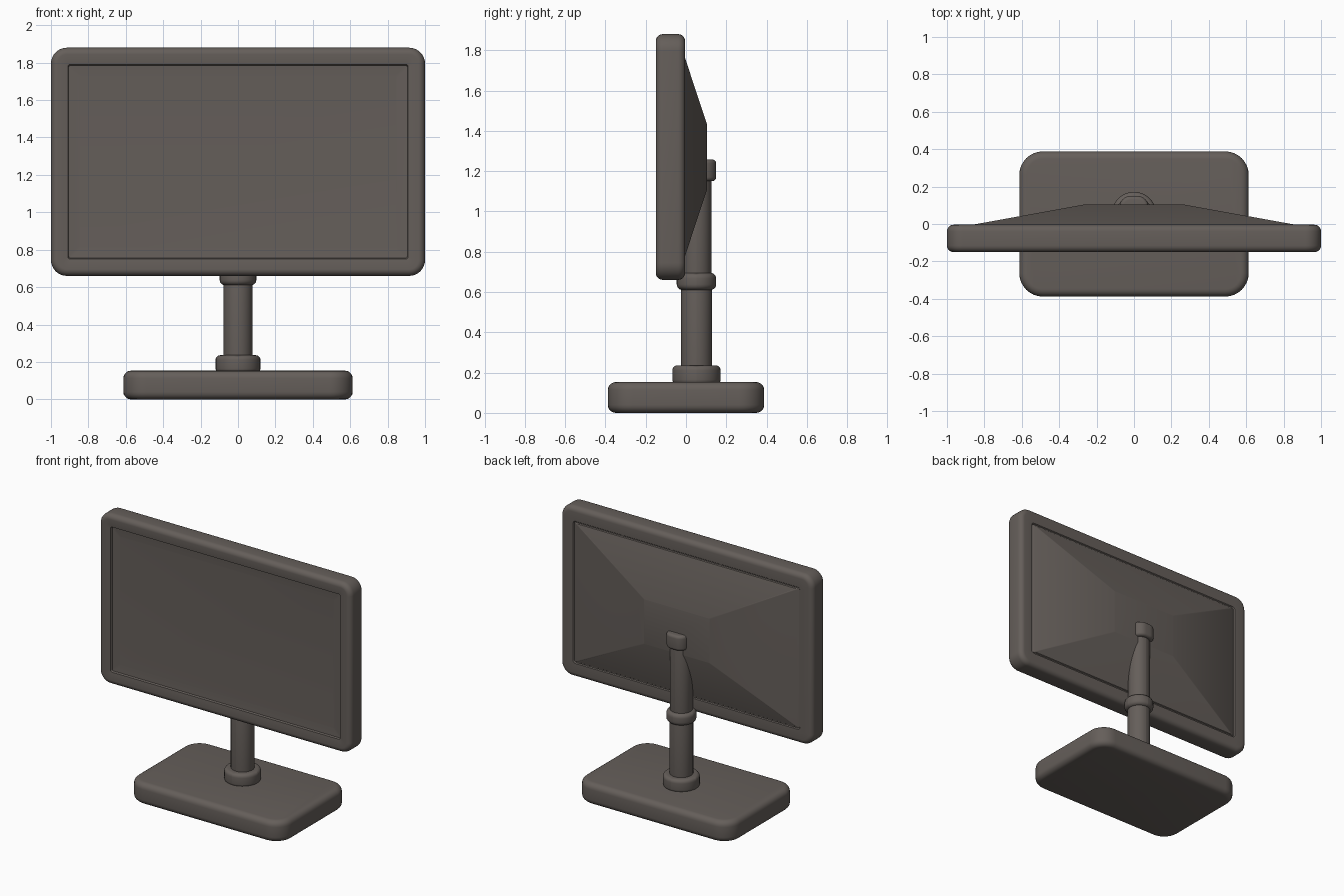
import bpy, bmesh, math
from mathutils import Vector

cube = bpy.data.objects.get("Cube")
if cube:
    bpy.data.objects.remove(cube)

mat = bpy.data.materials.new("warm_grey_plastic")
colour = (0.13, 0.113, 0.102, 1)
mat.use_nodes = True
mat.diffuse_color = colour
bsdf = mat.node_tree.nodes["Principled BSDF"]
bsdf.inputs["Base Color"].default_value = colour
bsdf.inputs["Roughness"].default_value = 0.6


def rounded_rect(hw, hh, r, steps=8):
    """Counter-clockwise outline of a rectangle with round corners."""
    pts = []
    for k, (sx, sy) in enumerate(((1, 1), (-1, 1), (-1, -1), (1, -1))):
        for i in range(steps + 1):
            a = math.pi / 2 * (k + i / steps)
            pts.append((sx * (hw - r) + r * math.cos(a),
                        sy * (hh - r) + r * math.sin(a)))
    return pts


def loft(name, rings, place):
    """Skin a stack of rounded rectangles (half width, half height, radius, depth)."""
    bm = bmesh.new()
    loops = [[bm.verts.new(place(u, v, d)) for u, v in rounded_rect(hw, hh, r)]
             for hw, hh, r, d in rings]
    n = len(loops[0])
    for a, b in zip(loops, loops[1:]):
        for i in range(n):
            j = (i + 1) % n
            bm.faces.new((a[i], a[j], b[j], b[i]))
    bm.faces.new(loops[0][::-1])
    bm.faces.new(loops[-1])
    bmesh.ops.recalc_face_normals(bm, faces=bm.faces)
    mesh = bpy.data.meshes.new(name)
    bm.to_mesh(mesh)
    bm.free()
    obj = bpy.data.objects.new(name, mesh)
    bpy.context.collection.objects.link(obj)
    mesh.materials.append(mat)
    bpy.ops.object.select_all(action='DESELECT')
    obj.select_set(True)
    bpy.context.view_layer.objects.active = obj
    bpy.ops.object.shade_smooth_by_angle(angle=math.radians(32))
    return obj


def soft_edge(hw, hh, r, depth, bevel, direction, steps=5):
    """Rings rounding an edge; direction 1 grows outward, -1 closes inward."""
    rings = []
    for i in range(steps + 1):
        a = math.pi / 2 * (i / steps if direction > 0 else 1 - i / steps)
        cut = bevel * (1 - math.sin(a))
        rings.append((hw - cut, hh - cut, max(r - cut, 0.004),
                      depth + direction * bevel * (1 - math.cos(a))))
    return rings


def slab(hw, hh, r, low, high, bevel):
    return (soft_edge(hw, hh, r, low, bevel, 1)
            + soft_edge(hw, hh, r, high, bevel, -1))


def upright(cy):
    return lambda u, v, d: Vector((u, cy + v, d))


def facing(cz):
    return lambda u, v, d: Vector((u, d, cz + v))


SCREEN_Z = 1.27
POLE_Y = 0.052

# Display housing: recessed screen, rounded bezel, shallow groove at the back
front = [(0.85, 0.46, 0.01, -0.125), (0.905, 0.515, 0.01, -0.13),
         (0.91, 0.52, 0.012, -0.143)]
back = [(0.9, 0.51, 0.02, -0.006), (0.895, 0.505, 0.02, -0.013)]
loft("display_housing", front + slab(1.0, 0.61, 0.085, -0.15, -0.004, 0.035) + back,
     facing(SCREEN_Z))

# Faceted rear shell
loft("rear_shell", [(0.89, 0.5, 0.006, -0.014), (0.875, 0.495, 0.006, -0.006),
                    (0.26, 0.16, 0.006, 0.105)], facing(SCREEN_Z))

# Weighted base
loft("base", slab(0.613, 0.388, 0.125, 0.0, 0.153, 0.04), upright(0))

# Stand: lower and upper poles with collars
for name, r, low, high, bevel in (("foot_collar", 0.12, 0.14, 0.236, 0.025),
                                  ("lower_pole", 0.077, 0.15, 0.65, 0.005),
                                  ("middle_collar", 0.098, 0.61, 0.695, 0.028),
                                  ("upper_pole", 0.074, 0.65, 1.2, 0.01)):
    loft(name, slab(r, r, r, low, high, bevel), upright(POLE_Y))

# Mounting knob at the top of the stand
loft("mount_cap", slab(0.078, 0.07, 0.06, 1.15, 1.258, 0.02), upright(0.08))
